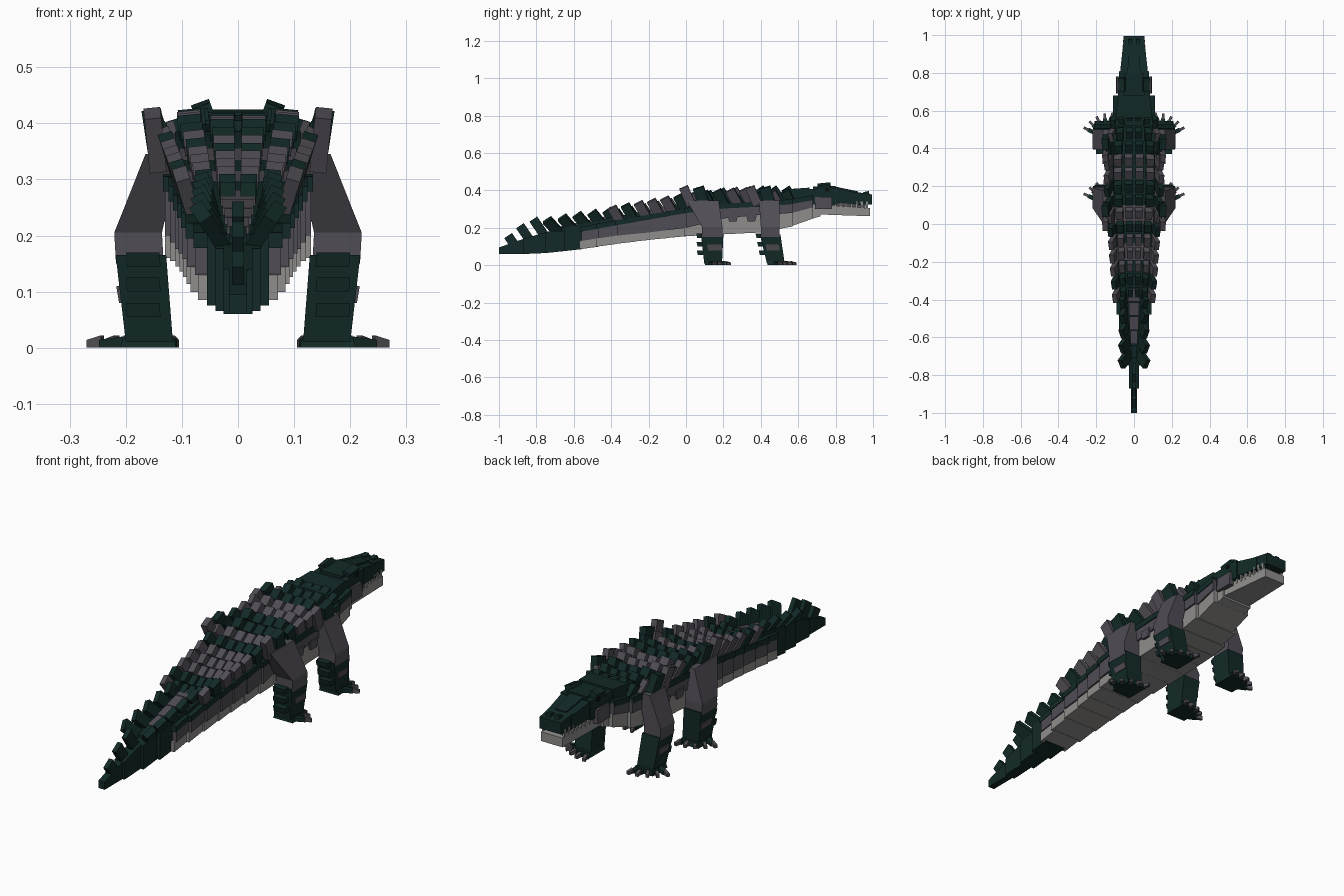
import bpy, bmesh, math
from mathutils import Vector, Matrix

cube = bpy.data.objects.get("Cube")
if cube:
    bpy.data.objects.remove(cube)


def material(name, rgb):
    m = bpy.data.materials.new(name)
    m.use_nodes = True
    m.diffuse_color = (*rgb, 1)
    m.node_tree.nodes["Principled BSDF"].inputs["Base Color"].default_value = (*rgb, 1)
    return m


DARK = material("dark green hide", (0.006, 0.023, 0.021))
GREY = material("purple grey hide", (0.08, 0.074, 0.09))
PALE = material("pale belly", (0.28, 0.27, 0.265))
BLACK = material("black eye", (0.004, 0.004, 0.004))


def hexa(name, ring_a, ring_b, mat):
    """Six-sided block between two four-point rings."""
    bm = bmesh.new()
    a = [bm.verts.new(p) for p in ring_a]
    b = [bm.verts.new(p) for p in ring_b]
    bm.faces.new(a)
    bm.faces.new(b)
    for i in range(4):
        j = (i + 1) % 4
        bm.faces.new((a[i], a[j], b[j], b[i]))
    bmesh.ops.recalc_face_normals(bm, faces=bm.faces)
    mesh = bpy.data.meshes.new(name)
    bm.to_mesh(mesh)
    bm.free()
    ob = bpy.data.objects.new(name, mesh)
    mesh.materials.append(mat)
    bpy.context.collection.objects.link(ob)
    return ob


CORNERS = ((-1, -1), (1, -1), (1, 1), (-1, 1))


def limb(name, c0, s0, c1, s1, mat):
    """Tapered block with level ends; sizes are (x, y)."""
    rings = [[(c[0] + u * s[0] / 2, c[1] + v * s[1] / 2, c[2]) for u, v in CORNERS]
             for c, s in ((c0, s0), (c1, s1))]
    return hexa(name, *rings, mat)


def slab(name, y0, y1, hw0, hw1, low, high, mat):
    """Lengthwise block; low and high give z at both ends."""
    rings = [[(-w, y, lo), (w, y, lo), (w, y, hi), (-w, y, hi)]
             for y, w, lo, hi in ((y0, hw0, low[0], high[0]), (y1, hw1, low[1], high[1]))]
    return hexa(name, *rings, mat)


def scute(name, base, size, lean_back, lean_out, mat):
    """Upright plate standing on base, leaning back and sideways."""
    rot = Matrix.Rotation(lean_out, 3, "Y") @ Matrix.Rotation(lean_back, 3, "X")
    rings = [[Vector(base) + rot @ Vector((u * size[0] / 2, v * size[1] / 2, z))
              for u, v in CORNERS] for z in (-0.02, size[2])]
    return hexa(name, *rings, mat)


# Body profile: y, half width, bottom, belly line, flank line, top
PROFILE = [
    (-1.0, .012, .06, .06, .06, .095),
    (-0.8, .022, .06, .08, .10, .165),
    (-0.56, .063, .085, .13, .19, .22),
    (-0.4, .088, .11, .155, .22, .255),
    (-0.2, .105, .135, .175, .255, .295),
    (0.0, .12, .155, .20, .29, .335),
    (0.2, .14, .165, .25, .315, .375),
    (0.4, .14, .175, .27, .325, .385),
    (0.55, .11, .20, .275, .335, .385),
    (0.68, .09, .25, .31, .36, .40),
]


def at(y):
    y = max(-1.0, min(0.68, y))
    for p, q in zip(PROFILE, PROFILE[1:]):
        if y <= q[0]:
            t = (y - p[0]) / (q[0] - p[0])
            return [a + (b - a) * t for a, b in zip(p[1:], q[1:])]


def banded(y):
    return any(lo < y < hi for lo, hi in ((-.22, -.13), (.04, .12), (.26, .35)))


# Dark tail end in narrowing steps
steps = [-1, -.87, -.75, -.65, -.55]
for y0, y1 in zip(steps, steps[1:]):
    a, b = at(y0), at(y1)
    slab("tail_end", y0, y1, b[0] * .85, b[0] * .85, (a[1], b[1]), (a[4], b[4]), DARK)

# Trunk segments, each stacked as belly, flank and back
steps = [-.56, -.47, -.37, -.27, -.19, -.1, 0, .1, .2, .3, .4, .48, .57, .68]
for y0, y1 in zip(steps, steps[1:]):
    a, b = at(y0), at(y1)
    w = max(a[0], b[0])
    mid = (y0 + y1) / 2
    slab("belly_plate", y0 - .01, y1, w * .93, w * .93, (a[1], b[1]), (a[2], b[2]), PALE)
    slab("flank", y0, y1, w, w, (a[2], b[2]), (a[3], b[3]), GREY)
    slab("back_edge", y0 - .008, y1, w * 1.03, w * 1.03, (a[3] - .012, b[3] - .012),
         (a[3] + .015, b[3] + .015), DARK)
    slab("back", y0, y1, w * .8, w * .8, (a[3], b[3]), (a[4], b[4]),
         GREY if banded(mid) else DARK)
    if .15 < mid < .42:
        for s in (-1, 1):
            limb("flank_patch", (s * w, mid, .235), (.012, .04), (s * w, mid, .275), (.012, .06), GREY)

# Rows of back scutes
for i in range(14):
    y = -.36 + i * .07
    w, _, _, edge, top = at(y)
    mat = GREY if banded(y) or i % 5 == 4 else DARK
    tall = .055 if y < .4 else .028
    for s in (-1, 1):
        scute("inner_scute", (s * w * .2, y, top), (w * .3, .05, .022), .6, 0, mat)
        scute("middle_scute", (s * w * .6, y, top), (w * .3, .05, .032), .6, s * .1, mat)
        scute("outer_scute", (s * w * .9, y, edge + .02), (.026, .05, tall + .02), .5, s * .3,
              GREY if mat is DARK and i % 3 == 0 else mat)

# Double crest spreading out along the tail
for i in range(5):
    y = -.68 + i * .075
    w, _, _, _, top = at(y)
    for s in (-1, 1):
        scute("double_crest", (s * w * .5, y, top - .02), (.026, .055, .105 - i * .008),
              .65, s * (.58 - i * .07), DARK)
    slab("tail_saddle", y - .03, y + .04, w * .35, w * .35, (top - .02, top), (top + .006, top + .022),
         GREY if i else DARK)

# Single crest at the tail end
for i, h in enumerate((.055, .085, .10)):
    y = -.92 + i * .08
    scute("single_crest", (0, y, at(y)[4] - .01), (.022, .05, h), .6, 0, DARK)

# Head: neck shield, skull, snout and lower jaw
slab("neck_shield", .52, .66, .10, .088, (.34, .36), (.405, .415), DARK)
slab("skull", .62, .81, .088, .078, (.325, .325), (.405, .415), DARK)
slab("brow_plate", .68, .80, .055, .05, (.40, .40), (.42, .425), DARK)
slab("snout", .80, .93, .074, .06, (.335, .325), (.412, .385), DARK)
slab("snout_ridge", .80, .92, .035, .028, (.39, .38), (.42, .395), DARK)
slab("snout_tip", .91, .995, .058, .055, (.322, .325), (.392, .378), DARK)
slab("throat", .56, .72, .085, .08, (.215, .262), (.33, .33), PALE)
slab("lower_jaw", .70, .985, .074, .055, (.272, .262), (.325, .305), PALE)
slab("mouth_lining", .70, .96, .06, .045, (.30, .30), (.34, .33), GREY)
for s in (-1, 1):
    limb("cheek", (s * .078, .735, .30), (.032, .09), (s * .078, .735, .365), (.026, .09), GREY)
    scute("eye_ridge", (s * .058, .74, .41), (.034, .07, .026), .1, s * .35, DARK)
    limb("eye", (s * .079, .755, .395), (.008, .022), (s * .079, .755, .413), (.008, .022), BLACK)
    scute("nostril", (s * .022, .965, .38), (.022, .03, .014), .2, 0, DARK)
    for i in range(7):
        y = .80 + i * .028
        x = s * (.066 - i * .0022)
        limb("tooth", (x, y, .302), (.008, .01), (x, y, .34), (.01, .012), PALE)

# Legs: key y positions per pair
LEGS = {
    "front": dict(hip=(.445, .11), knee=(.45, .10), ankle=(.48, .095), toe=.535),
    "rear": dict(hip=(.09, .17), knee=(.14, .11), ankle=(.145, .095), toe=.185),
}
for label, leg in LEGS.items():
    (hy, hl), (ky, kl), (ay, al) = leg["hip"], leg["knee"], leg["ankle"]
    for s in (-1, 1):
        limb(label + "_upper_leg", (s * .135, hy, .345), (.06, hl), (s * .178, ky, .205), (.085, kl), GREY)
        limb(label + "_knee", (s * .178, ky, .205), (.085, kl), (s * .175, ky, .15), (.085, kl), GREY)
        limb(label + "_lower_leg", (s * .173, ky, .165), (.09, kl + .01), (s * .158, ay, .01), (.084, al), DARK)
        limb(label + "_leg_patch", (s * .171, ky + .012, .11), (.092, kl * .7), (s * .167, ky + .016, .08),
             (.09, kl * .7), GREY)
        scute(label + "_hip_scute", (s * .142, hy, .34), (.035, .06, .08), .3, s * .15, DARK)
        scute(label + "_shoulder_scute", (s * .145, hy - .07, .34), (.03, .05, .085), .4, s * .1, GREY)
        for z in (.055, .10, .145):
            y = ay + (ky - ay) * z / .16 - kl / 2
            limb(label + "_leg_fin", (s * .168, y, z), (.06, .05), (s * .17, y - .006, z + .025), (.06, .05), DARK)
        # Foot with five fanned toes
        limb(label + "_foot", (s * .16, ay + .01, 0), (.10, .11), (s * .16, ay + .01, .022), (.088, .10), DARK)
        for k in range(5):
            ang = math.radians(-15 + k * 20)
            d = Vector((s * math.sin(ang), math.cos(ang), 0))
            side = Vector((d.y, -d.x, 0))
            root = Vector((s * (.135 + k * .013), leg["toe"] - .03 - k * .008, 0))
            for part, n, f, wide, mat in (("toe", 0, .062, .011, DARK), ("claw", .06, .088, .007, GREY)):
                rings = [[root + d * r + side * wide * u + Vector((0, 0, z)) for u, z in
                          ((-1, 0), (1, 0), (1, h), (-1, h))] for r, h in ((n, .022), (f, .014))]
                hexa(label + "_" + part, *rings, mat)
